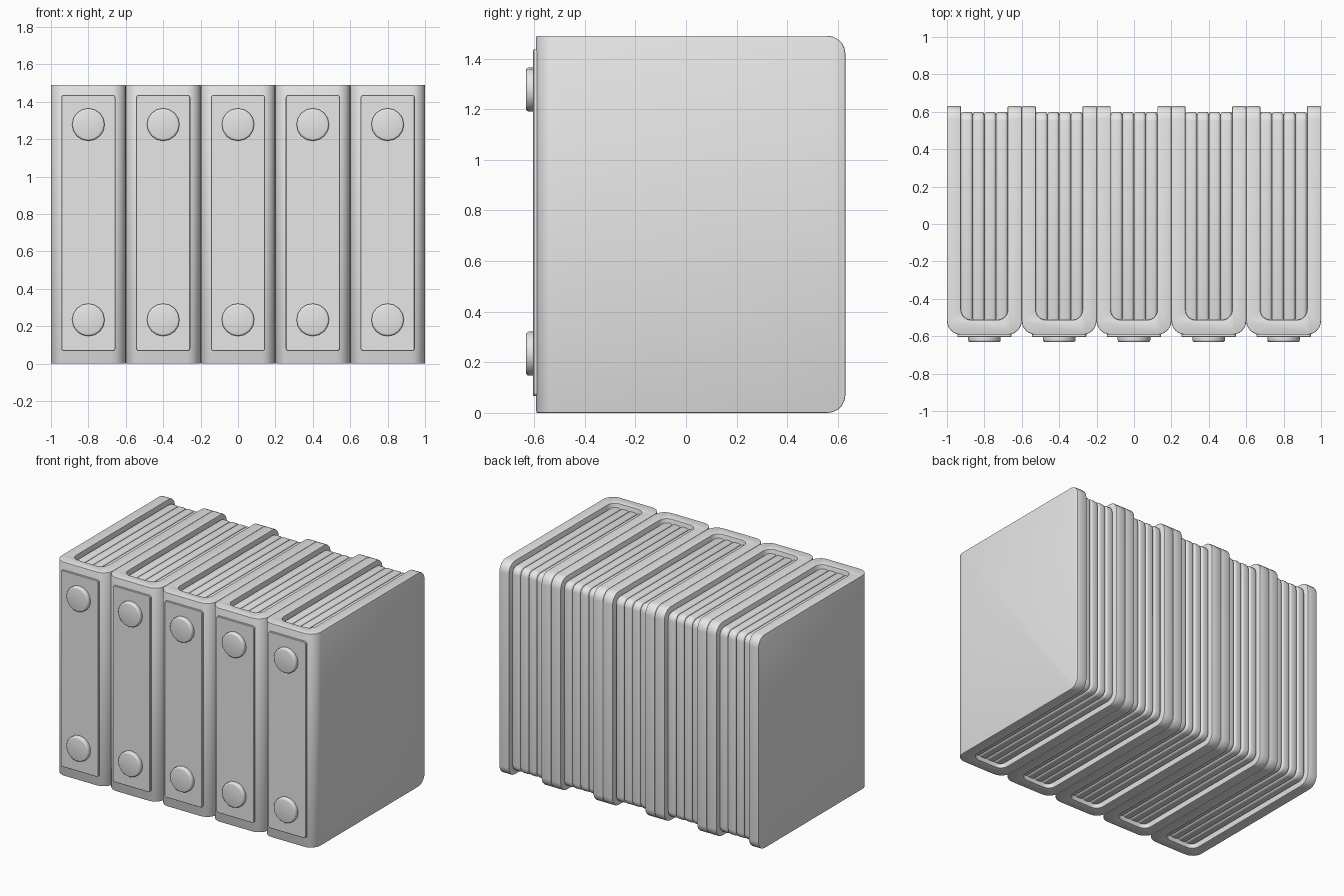
import bpy, bmesh, math
from mathutils import Matrix, Vector

if "Cube" in bpy.data.objects:
    bpy.data.objects.remove(bpy.data.objects["Cube"])

grey = bpy.data.materials.new("plain_grey")
grey.use_nodes = True
colour = (0.8, 0.8, 0.8, 1)
grey.diffuse_color = colour
grey.node_tree.nodes["Principled BSDF"].inputs["Base Color"].default_value = colour

BOOKS, WIDTH, HEIGHT = 5, 0.4, 1.49
SPINE, BACK = -0.592, 0.63
INNER_HALF, INNER_FRONT = 0.125, -0.513
SHEETS, RECESS = 4, 0.03


def bevel(bm, edges, size, segments):
    bmesh.ops.bevel(bm, geom=list(edges), offset=size, segments=segments,
                    profile=0.5, affect='EDGES', clamp_overlap=True)


def soften(bm, size, segments):
    bm.normal_update()
    sharp = [e for e in bm.edges if e.calc_face_angle(0) > math.radians(40)]
    bevel(bm, sharp, size, segments)


def round_back_corners(bm, size):
    """Round the edges across x at the back, top and bottom."""
    back = max(v.co.y for v in bm.verts)
    edges = [e for e in bm.edges
             if all(abs(v.co.y - back) < 1e-4 for v in e.verts)
             and abs(e.verts[0].co.z - e.verts[1].co.z) < 1e-4]
    bevel(bm, edges, size, 5)


def box(x0, x1, y0, y1, z0, z1):
    bm = bmesh.new()
    size = Vector((x1 - x0, y1 - y0, z1 - z0))
    mid = Vector((x0 + x1, y0 + y1, z0 + z1)) / 2
    bmesh.ops.create_cube(bm, size=1, matrix=Matrix.Translation(mid) @ Matrix.Diagonal(size.to_4d()))
    return bm


def finish(name, bm, x):
    bmesh.ops.recalc_face_normals(bm, faces=bm.faces)
    mesh = bpy.data.meshes.new(name)
    bm.to_mesh(mesh)
    bm.free()
    mesh.materials.append(grey)
    obj = bpy.data.objects.new(name, mesh)
    obj.location.x = x
    bpy.context.collection.objects.link(obj)
    bpy.ops.object.select_all(action='DESELECT')
    obj.select_set(True)
    bpy.context.view_layer.objects.active = obj
    bpy.ops.object.shade_smooth_by_angle(angle=math.radians(40))


def half_u(half, front, radius, steps=6):
    """Left arm of a U, from the back to the rounded front corner."""
    points = [(-half, BACK)]
    for i in range(steps + 1):
        a = math.pi + math.pi / 2 * i / steps
        points.append((-half + radius + radius * math.cos(a),
                       front + radius + radius * math.sin(a)))
    return points


def mirrored(points):
    return points + [(-x, y) for x, y in reversed(points)]


def cover():
    outer = mirrored(half_u(WIDTH / 2, SPINE, 0.075))
    inner = mirrored(half_u(INNER_HALF, INNER_FRONT, 0.055))
    bm = bmesh.new()
    face = bm.faces.new([bm.verts.new((x, y, 0)) for x, y in outer + inner[::-1]])
    new = bmesh.ops.extrude_face_region(bm, geom=[face])["geom"]
    bmesh.ops.translate(bm, vec=(0, 0, HEIGHT),
                        verts=[g for g in new if isinstance(g, bmesh.types.BMVert)])
    bmesh.ops.recalc_face_normals(bm, faces=bm.faces)
    round_back_corners(bm, 0.07)
    soften(bm, 0.005, 2)
    return bm


def sheet(index):
    step = 2 * INNER_HALF / SHEETS
    x0 = -INNER_HALF + index * step
    bm = box(x0, x0 + step, INNER_FRONT - 0.01, BACK - RECESS, RECESS, HEIGHT - RECESS)
    round_back_corners(bm, 0.05)
    soften(bm, 0.016, 3)
    return bm


def label():
    bm = box(-0.145, 0.145, -0.604, SPINE + 0.01, 0.067, 1.437)
    bevel(bm, [e for e in bm.edges
               if abs(e.verts[0].co.y - e.verts[1].co.y) > 0.005], 0.015, 3)
    soften(bm, 0.003, 1)
    return bm


def stud(z):
    bm = bmesh.new()
    place = Matrix.Translation((0, -0.611, z)) @ Matrix.Rotation(math.pi / 2, 4, 'X')
    bmesh.ops.create_cone(bm, cap_ends=True, segments=16, radius1=0.087,
                          radius2=0.087, depth=0.042, matrix=place)
    soften(bm, 0.011, 3)
    return bm


# Row of identical volumes
for n in range(BOOKS):
    x = (n - (BOOKS - 1) / 2) * WIDTH
    finish(f"cover_{n + 1}", cover(), x)
    for s in range(SHEETS):
        finish(f"page_block_{n + 1}_{s + 1}", sheet(s), x)
    finish(f"spine_label_{n + 1}", label(), x)
    for part, z in (("lower", 0.234), ("upper", 1.278)):
        finish(f"{part}_stud_{n + 1}", stud(z), x)
